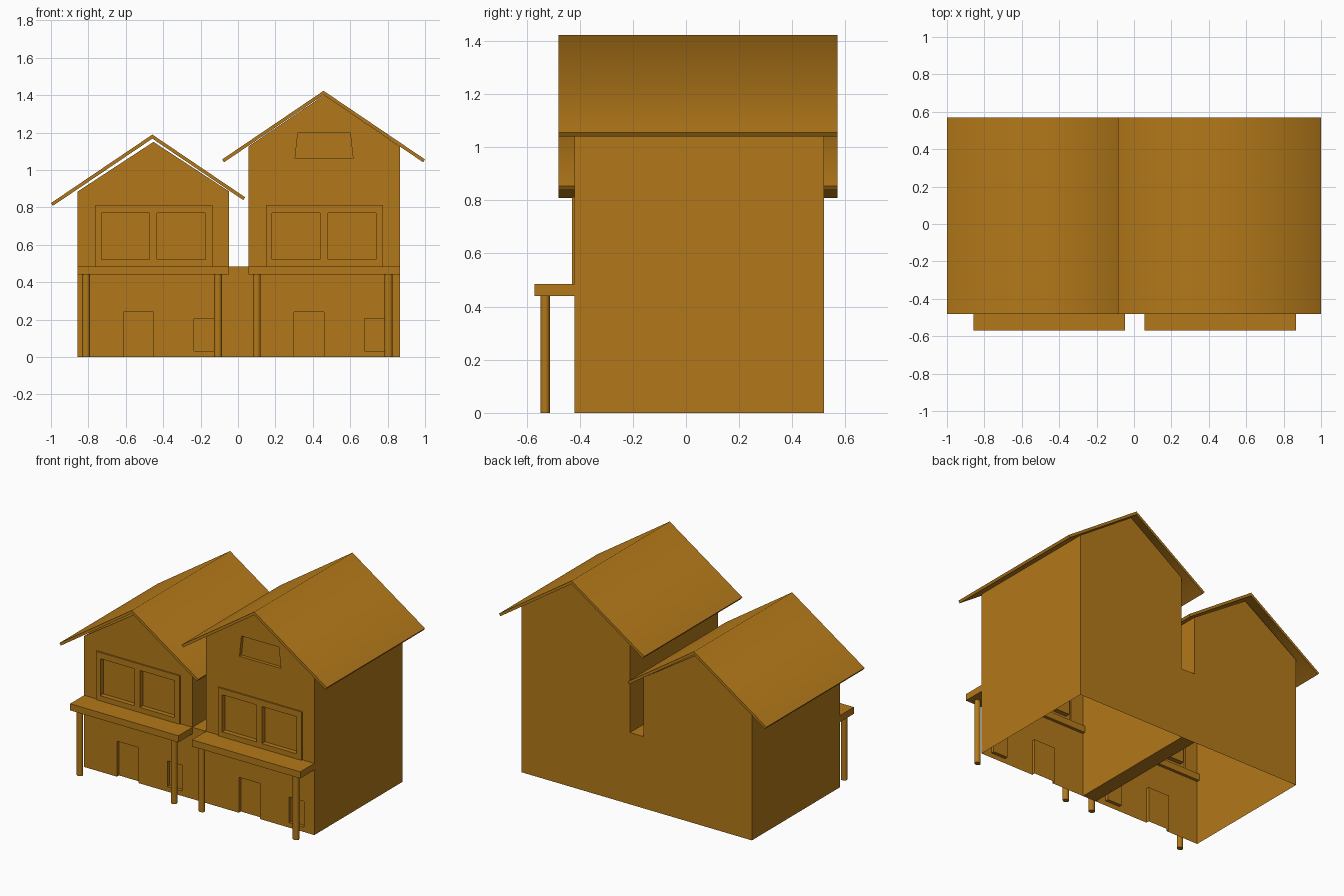
import bpy, bmesh, math
from mathutils import Matrix

if "Cube" in bpy.data.objects:
    bpy.data.objects.remove(bpy.data.objects["Cube"])

mat = bpy.data.materials.new("ochre")
mat.diffuse_color = (0.45, 0.19, 0.01, 1)
mat.use_nodes = True
mat.node_tree.nodes["Principled BSDF"].inputs["Base Color"].default_value = mat.diffuse_color


def add_object(name, bm):
    bmesh.ops.recalc_face_normals(bm, faces=bm.faces)
    me = bpy.data.meshes.new(name)
    bm.to_mesh(me)
    bm.free()
    me.materials.append(mat)
    ob = bpy.data.objects.new(name, me)
    bpy.context.collection.objects.link(ob)
    return ob


def add_prism(bm, profile, y0, y1):
    """Extrude an (x, z) outline from y0 to y1."""
    face = bm.faces.new([bm.verts.new((x, y0, z)) for x, z in profile])
    ext = bmesh.ops.extrude_face_region(bm, geom=[face], use_keep_orig=True)["geom"]
    for v in ext:
        if isinstance(v, bmesh.types.BMVert):
            v.co.y = y1


def rect(x0, x1, z0, z1):
    return [(x0, z0), (x1, z0), (x1, z1), (x0, z1)]


def prisms(name, profiles, y0, y1):
    bm = bmesh.new()
    for p in profiles:
        add_prism(bm, p, y0, y1)
    return add_object(name, bm)


def boolean(ob, other, operation):
    other.hide_render = True
    mod = ob.modifiers.new("bool", 'BOOLEAN')
    mod.object, mod.operation, mod.solver = other, operation, 'EXACT'
    bpy.context.view_layer.objects.active = ob
    bpy.ops.object.modifier_apply(modifier=mod.name)
    bpy.data.objects.remove(other)


def strip_faces(ob, test):
    bm = bmesh.new()
    bm.from_mesh(ob.data)
    bm.normal_update()
    bmesh.ops.delete(bm, geom=[f for f in bm.faces if test(f)], context='FACES')
    bm.to_mesh(ob.data)
    bm.free()


FRONT, BACK = -0.42, 0.52


def house(side, x0, eave, peak, roof, attic):
    x1, xm = x0 + 0.81, x0 + 0.405
    # walls with gable, window frame and recessed openings
    walls = prisms(side + "_walls", [[(x0, 0), (x1, 0), (x1, eave), (xm, peak), (x0, eave)]], FRONT, BACK)
    frame = prisms("frame", [rect(x0 + 0.095, x0 + 0.72, 0.485, 0.812)], FRONT - 0.01, FRONT + 0.01)
    boolean(walls, frame, 'UNION')
    holes = [rect(x0 + 0.128, x0 + 0.383, 0.52, 0.77),
             rect(x0 + 0.425, x0 + 0.682, 0.52, 0.77),
             rect(x0 + 0.245, x0 + 0.405, -0.1, 0.24),
             rect(x0 + 0.622, x0 + 0.732, 0.033, 0.207)] + attic
    boolean(walls, prisms("cutter", holes, -0.7, FRONT + 0.022), 'DIFFERENCE')
    # open underside
    strip_faces(walls, lambda f: f.normal.z < -0.9 and f.calc_center_median().z < 0.001)

    # roof sheets meeting at the ridge
    (ax, az), (px, pz), (bx, bz) = roof
    dx, dz, t = 0.010, 0.015, 0.0215
    rf = prisms(side + "_roof", [[(ax, az), (px, pz), (bx, bz), (bx - dx, bz - dz),
                                  (px, pz - t), (ax + dx, az - dz)]], -0.48, 0.57)
    bpy.ops.object.select_all(action='DESELECT')
    rf.select_set(True)
    bpy.context.view_layer.objects.active = rf
    bpy.ops.object.shade_smooth_by_angle(angle=math.radians(75))

    # porch canopy
    prisms(side + "_porch_canopy", [rect(x0, x1, 0.44, 0.485)], -0.57, FRONT + 0.02)
    # porch posts
    for label, px in (("outer", x0 + 0.045), ("inner", x0 + 0.75)):
        bm = bmesh.new()
        bmesh.ops.create_cone(bm, cap_ends=True, segments=12, radius1=1, radius2=1, depth=1,
                              matrix=Matrix.Translation((px, -0.53, 0.22)) @ Matrix.Diagonal((0.021, 0.018, 0.44, 1)))
        post = add_object(f"{side}_{label}_post", bm)
        bpy.ops.object.select_all(action='DESELECT')
        post.select_set(True)
        bpy.context.view_layer.objects.active = post
        bpy.ops.object.shade_smooth_by_angle(angle=math.radians(40))


house("left", -0.857, 0.885, 1.15,
      [(-1.0, 0.823), (-0.458, 1.189), (0.038, 0.854)], [])
house("right", 0.055, 1.125, 1.40,
      [(-0.085, 1.056), (0.4575, 1.423), (1.0, 1.056)],
      [[(0.305, 1.06), (0.615, 1.06), (0.60, 1.20), (0.32, 1.20)]])

# low link between the houses
link = prisms("connecting_link", [rect(-0.047, 0.055, 0, 0.485)], FRONT, BACK)
strip_faces(link, lambda f: abs(f.normal.x) > 0.9)
